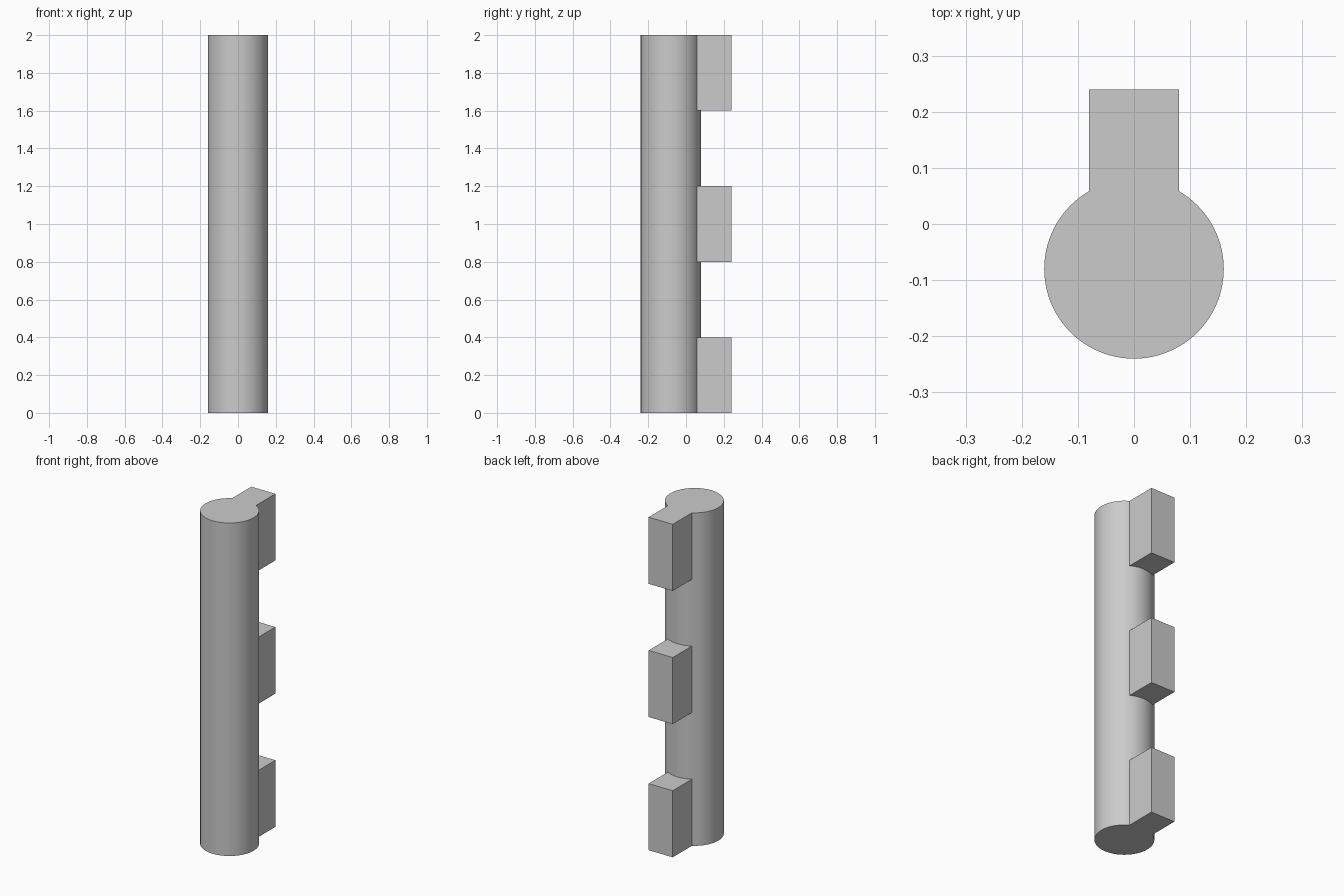
import bpy, bmesh
from math import cos, sin, pi, radians

cube = bpy.data.objects.get("Cube")
if cube:
    bpy.data.objects.remove(cube, do_unlink=True)

RADIUS, CENTRE_Y = 0.16, -0.08
TOOTH_X, TOOTH_Y = 0.08, 0.24
SIDES = 96
A, B = SIDES // 6, SIDES // 3            # where the teeth meet the round shaft
LEVELS = [0, 0.4, 0.8, 1.2, 1.6, 2]      # teeth fill every other band

grey = bpy.data.materials.new("plain grey")
grey.use_nodes = True
grey.diffuse_color = (0.6, 0.6, 0.6, 1)
grey.node_tree.nodes["Principled BSDF"].inputs["Base Color"].default_value = grey.diffuse_color

bm = bmesh.new()


def add_level(z):
    """Round ring plus the two outer tooth corners at one height."""
    ring = [bm.verts.new((RADIUS * cos(2 * pi * i / SIDES),
                          CENTRE_Y + RADIUS * sin(2 * pi * i / SIDES), z))
            for i in range(SIDES)]
    corners = [bm.verts.new((x, TOOTH_Y, z)) for x in (TOOTH_X, -TOOTH_X)]
    return ring, corners


def keyhole(level):
    ring, corners = level
    return ring[:A + 1] + corners + ring[B:]


def wall(low, high):
    n = len(low)
    for i in range(n):
        j = (i + 1) % n
        bm.faces.new((low[i], low[j], high[j], high[i]))


# Shaft walls, with teeth on alternate bands
levels = [add_level(z) for z in LEVELS]
for band, (low, high) in enumerate(zip(levels, levels[1:])):
    if band % 2 == 0:
        wall(keyhole(low), keyhole(high))
    else:
        wall(low[0], high[0])

# Tooth ledges and end caps
for ring, corners in levels[1:-1]:
    bm.faces.new(ring[A:B + 1] + corners[::-1])
bm.faces.new(keyhole(levels[0]))
bm.faces.new(keyhole(levels[-1]))
bmesh.ops.recalc_face_normals(bm, faces=bm.faces)

mesh = bpy.data.meshes.new("toothed_shaft")
bm.to_mesh(mesh)
bm.free()
mesh.materials.append(grey)
shaft = bpy.data.objects.new("toothed_shaft", mesh)
bpy.context.collection.objects.link(shaft)

# Smooth round wall, sharp corners
bpy.context.view_layer.objects.active = shaft
shaft.select_set(True)
bpy.ops.object.shade_smooth_by_angle(angle=radians(30))
